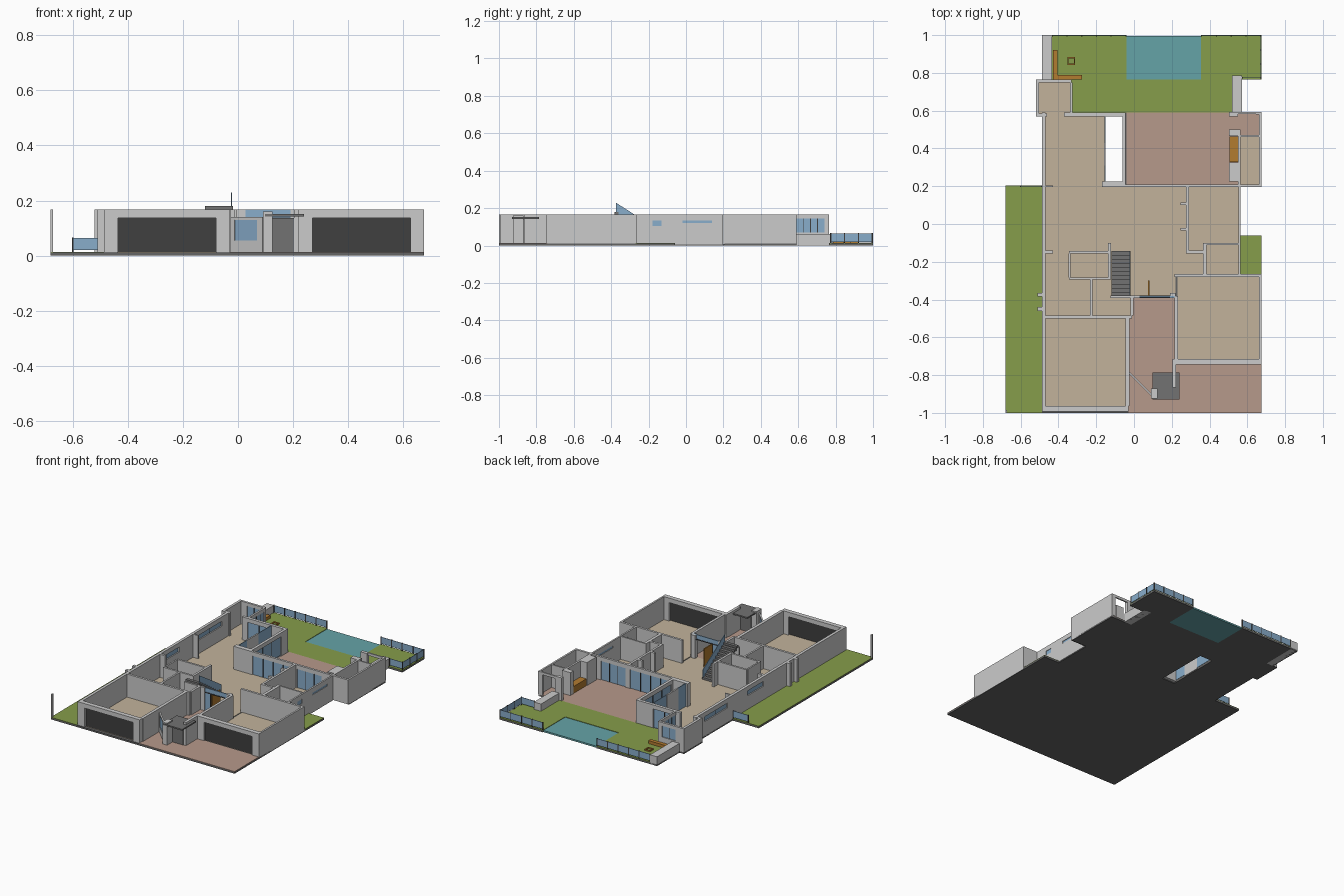
import bpy, bmesh, math
from mathutils import Matrix, Vector

if "Cube" in bpy.data.objects:
    bpy.data.objects.remove(bpy.data.objects["Cube"])

F, T = 0.014, 0.167          # floor level, wall top


def mat(name, r, g, b):
    m = bpy.data.materials.new(name)
    m.diffuse_color = (r, g, b, 1)
    m.use_nodes = True
    m.node_tree.nodes["Principled BSDF"].inputs["Base Color"].default_value = m.diffuse_color
    return m


WHITE = mat("wall_white", .72, .72, .71)
DARK = mat("dark_metal", .05, .05, .05)
GREY = mat("mid_grey", .17, .17, .17)
GLASS = mat("glass_blue", .25, .42, .60)
GRASS = mat("grass", .24, .34, .07)
TAN = mat("interior_floor", .54, .45, .33)
PINK = mat("paving", .47, .32, .26)
WATER = mat("water", .13, .37, .39)
WOOD = mat("wood", .45, .20, .03)
BASE = mat("slab_grey", .13, .13, .13)


def boxes(name, items, m):
    """One object from boxes given as (x0, y0, x1, y1, z0, z1)."""
    bm = bmesh.new()
    for x0, y0, x1, y1, z0, z1 in items:
        mx = (Matrix.Translation(((x0 + x1) / 2, (y0 + y1) / 2, (z0 + z1) / 2))
              @ Matrix.Diagonal((x1 - x0, y1 - y0, z1 - z0, 1)))
        bmesh.ops.create_cube(bm, size=1, matrix=mx)
    me = bpy.data.meshes.new(name)
    bm.to_mesh(me)
    bm.free()
    me.materials.append(m)
    ob = bpy.data.objects.new(name, me)
    bpy.context.collection.objects.link(ob)
    return ob


def flat(name, rects, m, z0, z1):
    return boxes(name, [r + (z0, z1) for r in rects], m)


def wall(name, x0, y0, x1, y1, openings=(), top=T, m=GLASS):
    """Straight wall; openings are (start, end, z0, z1, panes) along its length."""
    along_x = (x1 - x0) > (y1 - y0)
    lo, hi = (x0, x1) if along_x else (y0, y1)
    c0, c1 = (y0, y1) if along_x else (x0, x1)
    mid = (c0 + c1) / 2

    def seg(a, b, p, q, z0, z1):
        return (a, p, b, q, z0, z1) if along_x else (p, a, q, b, z0, z1)
    solid, panels, bars, pos = [], [], [], lo
    for a, b, za, zb, n in openings:
        if a > pos:
            solid.append(seg(pos, a, c0, c1, 0.005, top))
        if za > F:
            solid.append(seg(a, b, c0, c1, 0.005, za))
        if zb < top:
            solid.append(seg(a, b, c0, c1, zb, top))
        panels.append(seg(a, b, mid - .002, mid + .002, za, zb))
        for i in range(1, n):
            t = a + (b - a) * i / n
            bars.append(seg(t - .002, t + .002, mid - .004, mid + .004, za, zb))
        pos = b
    if hi > pos:
        solid.append(seg(pos, hi, c0, c1, 0.005, top))
    boxes(name, solid, WHITE)
    if panels:
        boxes(name + "_panel", panels, m)
    if bars:
        boxes(name + "_mullions", bars, DARK)


# Ground slab, pool and floor finishes
flat("base_slab", [(-.68, -1, .675, -.27), (-.68, -.27, .56, .205), (.56, -.27, .675, -.06),
                   (-.487, .205, -.155, .57), (-.06, .205, .675, .57), (-.52, .57, .57, .765),
                   (.57, .57, .675, .59), (-.487, .765, -.04, 1), (.355, .765, .675, 1)],
     BASE, 0, .011)
flat("pool_water", [(-.04, .765, .355, .995)], WATER, 0, .011)
flat("lawn", [(-.68, -1, -.487, .205), (.56, -.27, .675, -.06), (-.435, .765, -.04, 1),
              (.355, .765, .675, 1), (-.335, .59, .52, .765)], GRASS, .011, F)
flat("room_floors", [(-.47, -.98, -.03, -.49), (-.47, -.49, -.01, -.39), (-.47, -.39, .22, .2),
                     (.22, -.27, .555, .2), (.23, -.73, .668, -.27), (-.47, .2, -.155, .575),
                     (-.51, .575, -.335, .755), (.56, .2, .668, .46)], TAN, .011, F)
flat("paved_areas", [(-.03, -1, .215, -.39), (.215, -1, .675, -.74), (-.04, .2, .555, .59),
                     (.555, .465, .668, .59)], PINK, .011, F)

# Garages
wall("left_garage_front", -.487, -.993, -.03, -.963, [(-.435, -.08, F, .137, 1)], m=DARK)
wall("left_garage_side", -.045, -.963, -.025, -.5)
wall("left_garage_back", -.47, -.5, -.01, -.485)
wall("right_garage_front", .205, -.745, .675, -.715, [(.27, .625, F, .137, 1)], m=DARK)
wall("right_garage_side", .663, -.715, .675, -.265)
wall("right_garage_inner", .215, -.715, .232, -.38)
wall("right_garage_back", .215, -.28, .675, -.265)
wall("gate_wall", .203, -.865, .222, -.745)

# Long outer walls with high strip windows
wall("left_outer_wall", -.487, -.963, -.468, .59,
     [(-.12, .05, .105, .137, 1), (.26, .5, .105, .137, 2)])
wall("right_outer_wall", .552, -.265, .563, .205,
     [(-.18, -.13, .105, .135, 1), (-.02, .14, .12, .135, 1)])
flat("wall_fins", [(-.51, -.385, -.487, -.365), (-.51, -.46, -.487, -.44),
                   (.245, .10, .28, .115), (.245, -.035, .28, -.02),
                   (-.468, -.155, -.43, -.14), (-.468, .195, -.43, .205)], WHITE, F, T)

# Walls around the terrace and light well
wall("terrace_wall", -.045, .195, .675, .21,
     [(-.03, .265, F, .14, 4), (.30, .48, F, .14, 3)])
wall("light_well_front", -.17, .195, -.045, .225)
wall("light_well_right", -.062, .225, -.044, .57, [(.24, .52, F, .14, 3)])
wall("light_well_left", -.16, .31, -.15, .43)
boxes("light_well_glass", [(-.156, .225, -.152, .31, F, T), (-.156, .43, -.152, .57, F, T)], GLASS)
wall("hall_back", -.37, .57, -.044, .59, [(-.33, -.17, F, .14, 2)])
wall("corner_room_left", -.52, .57, -.503, .765)
wall("corner_room_back", -.52, .75, -.33, .765, [(-.46, -.36, .07, .145, 2)])
wall("corner_room_front", -.52, .57, -.46, .585)
wall("corner_room_window", -.338, .585, -.326, .75, [(.59, .74, .07, .145, 4)])

# Pavilion beside the terrace
wall("pavilion_left", .55, .21, .563, .47)
wall("pavilion_right", .663, .21, .675, .59)
wall("pavilion_back", .55, .46, .675, .47)
flat("pavilion_piers", [(.503, .225, .55, .325), (.503, .465, .563, .5), (.503, .57, .55, .592),
                        (.645, .58, .675, .592)], WHITE, F, T)
boxes("pavilion_beam", [(.55, .583, .645, .592, .15, T)], WHITE)
boxes("outdoor_cabinet", [(.505, .328, .55, .462, F, .06)], WOOD)

# Inner room partitions
wall("study_left", .275, -.15, .29, .2)
wall("study_front", .275, -.155, .385, -.14)
wall("bath_left", .365, -.265, .385, -.105)
wall("bath_back", .365, -.11, .552, -.1)
wall("store_front", -.345, -.295, -.125, -.282)
wall("store_back", -.345, -.155, -.125, -.142)
wall("store_left", -.347, -.282, -.337, -.155)
wall("store_right", -.137, -.295, -.122, -.1)
wall("utility_left", -.232, -.485, -.22, -.295)
wall("utility_right", -.018, -.485, -.003, -.38)
wall("utility_back", -.125, -.392, .028, -.378)

# Entrance: glazed transom, side lights and open pivot door
boxes("entry_transom", [(.028, -.388, .215, -.382, .138, T)], GLASS)
boxes("entry_side_light", [(.028, -.388, .07, -.382, F, .138)], GLASS)
boxes("entry_frame", [(.028, -.391, .215, -.379, .134, .139), (.068, -.39, .072, -.38, F, .135)], DARK)
wall("entry_pier", .19, -.392, .22, -.365)
boxes("entry_door", [(.075, -.385, .082, -.30, F, .134)], WOOD)

# Porch: canopy, column, gate and angled screen
boxes("porch_canopy", [(.098, -.93, .24, -.785, .143, .152)], GREY)
boxes("porch_column", [(.09, -.925, .125, -.87, F, .16)], WHITE)
boxes("porch_gate", [(.125, -.868, .203, -.862, F, .137)], GREY)
turn = Matrix.Translation((.033, -.845, 0)) @ Matrix.Rotation(math.radians(-45), 4, 'Z')
for n, b, m in (("screen_frame", [(-.09, -.005, -.06, .005, F, .14), (.055, -.005, .085, .005, F, .14),
                                  (-.06, -.005, .055, .005, F, .055),
                                  (-.06, -.005, .055, .005, .13, .14)], WHITE),
                ("screen_glass", [(-.06, -.002, .055, .002, .055, .13)], GLASS)):
    boxes(n, b, m).matrix_world = turn
boxes("boundary_post", [(-.68, -1, -.672, -.985, F, T)], WHITE)

# Open staircase with sloped glass balustrade
steps, run, rise = 11, .24 / 11, .163 / 11
boxes("stair_treads", [(-.12, -.142 - (i + 1) * run, -.018, -.142 - i * run,
                        F + i * rise + .004, F + (i + 1) * rise + .003) for i in range(steps)], GREY)
rail = boxes("stair_balustrade", [(-.025, -.375, -.021, -.145, 0, .06)], GLASS)
for v in rail.data.vertices:
    v.co.z += .022 + (-.145 - v.co.y) * .64

# Garden walls, benches and fire pit
boxes("garden_walls", [(-.487, .765, -.435, 1, 0, .062), (.52, .592, .572, .785, 0, .062)], WHITE)
boxes("garden_bench", [(-.43, .765, -.405, .92, F, .034), (-.405, .765, -.275, .79, F, .034)], WOOD)
flat("fire_pit", [(-.352, .843, -.312, .849), (-.352, .877, -.312, .883),
                  (-.352, .849, -.346, .877), (-.318, .849, -.312, .877)], WOOD, F, .022)


# Glass fences
def fence(name, a, b, n):
    a, b = Vector(a), Vector(b)
    ends = [a.lerp(b, i / n) for i in range(n + 1)]
    boxes(name + "_posts", [(p.x - .003, p.y - .003, p.x + .003, p.y + .003, F, .066) for p in ends], DARK)
    gap = (b - a).normalized() * .004
    pans = []
    for p, q in zip(ends, ends[1:]):
        p, q = p + gap, q - gap
        pans.append((min(p.x, q.x) - .0015, min(p.y, q.y) - .0015,
                     max(p.x, q.x) + .0015, max(p.y, q.y) + .0015, .02, .064))
    boxes(name + "_glass", pans, GLASS)


fence("fence_right", (.671, .774), (.671, .996), 3)
fence("fence_back_right", (.358, .996), (.671, .996), 4)
fence("fence_back_left", (-.432, .996), (-.043, .996), 5)
fence("fence_side", (.575, .774), (.671, .774), 1)
fence("fence_left_lawn", (-.6, .2), (-.49, .2), 1)
